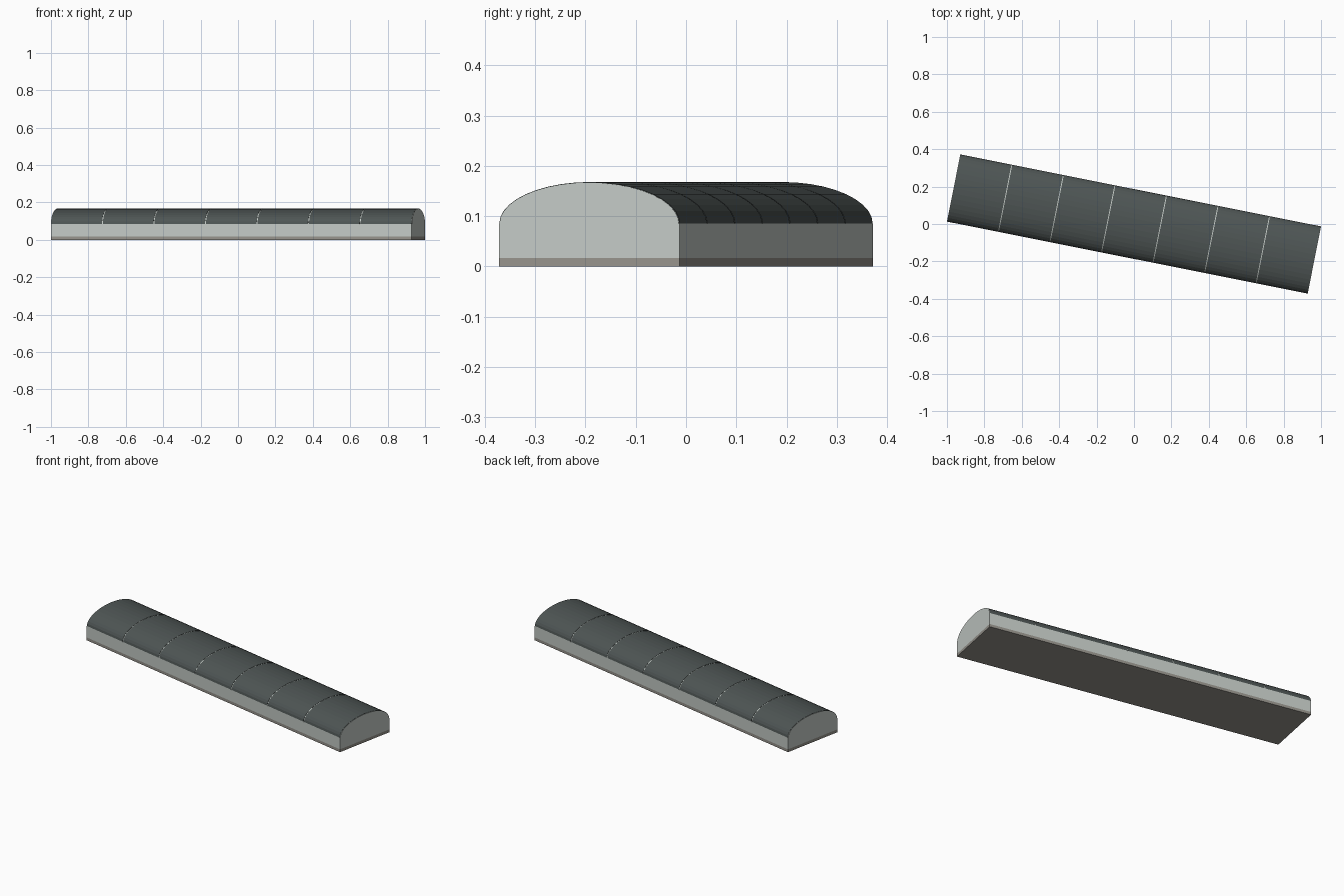
import bpy
import math
from mathutils import Matrix

if "Cube" in bpy.data.objects:
    bpy.data.objects.remove(bpy.data.objects["Cube"])

LENGTH, HALF_W = 1.967, 0.183
BASE_TOP, EAVES, RIDGE = 0.017, 0.085, 0.168
BAYS, SEGMENTS = 7, 20
SHEET, GAP = 0.0015, 0.005
TURN = Matrix.Rotation(math.radians(-11.28), 4, "Z")


def material(name, rgb):
    mat = bpy.data.materials.new(name)
    mat.use_nodes = True
    colour = (*rgb, 1.0)
    mat.diffuse_color = colour
    bsdf = next(n for n in mat.node_tree.nodes if n.type == "BSDF_PRINCIPLED")
    bsdf.inputs["Base Color"].default_value = colour
    return mat


def arch(inset):
    """Half-ellipse roof line from the back eave to the front eave."""
    points = []
    for i in range(SEGMENTS + 1):
        a = math.pi * i / SEGMENTS
        points.append(((HALF_W - inset) * math.cos(a),
                       EAVES + (RIDGE - EAVES - inset) * math.sin(a)))
    return points


def extrude(name, profile, x0, x1, mat):
    """Sweep a closed (y, z) profile along the length of the hall."""
    n = len(profile)
    verts = [(x, y, z) for x in (x0, x1) for y, z in profile]
    faces = [tuple(reversed(range(n))), tuple(range(n, 2 * n))]
    faces += [(i, (i + 1) % n, n + (i + 1) % n, n + i) for i in range(n)]
    mesh = bpy.data.meshes.new(name)
    mesh.from_pydata(verts, [], faces)
    mesh.materials.append(mat)
    mesh.update()
    obj = bpy.data.objects.new(name, mesh)
    obj.matrix_world = TURN
    bpy.context.scene.collection.objects.link(obj)
    return obj


wall_paint = material("pale grey wall", (0.55, 0.59, 0.56))
roof_sheet = material("dark slate roof", (0.076, 0.091, 0.089))
concrete = material("warm grey plinth", (0.305, 0.292, 0.262))

# Plinth
half = LENGTH / 2
extrude("plinth", [(-HALF_W, 0), (HALF_W, 0), (HALF_W, BASE_TOP), (-HALF_W, BASE_TOP)],
        -half, half, concrete)

# Walls and vaulted hall body
body = [(-HALF_W, EAVES), (-HALF_W, BASE_TOP), (HALF_W, BASE_TOP), (HALF_W, EAVES)]
extrude("hall_walls", body + arch(SHEET), -half, half, wall_paint)

# Curved roof sheets, one per bay, with pale joints between them
bay = LENGTH / BAYS
for i in range(BAYS):
    start = -half + i * bay
    extrude(f"roof_sheet_{i + 1}", arch(0) + arch(SHEET)[::-1],
            start + GAP / 2, start + bay - GAP / 2, roof_sheet)
